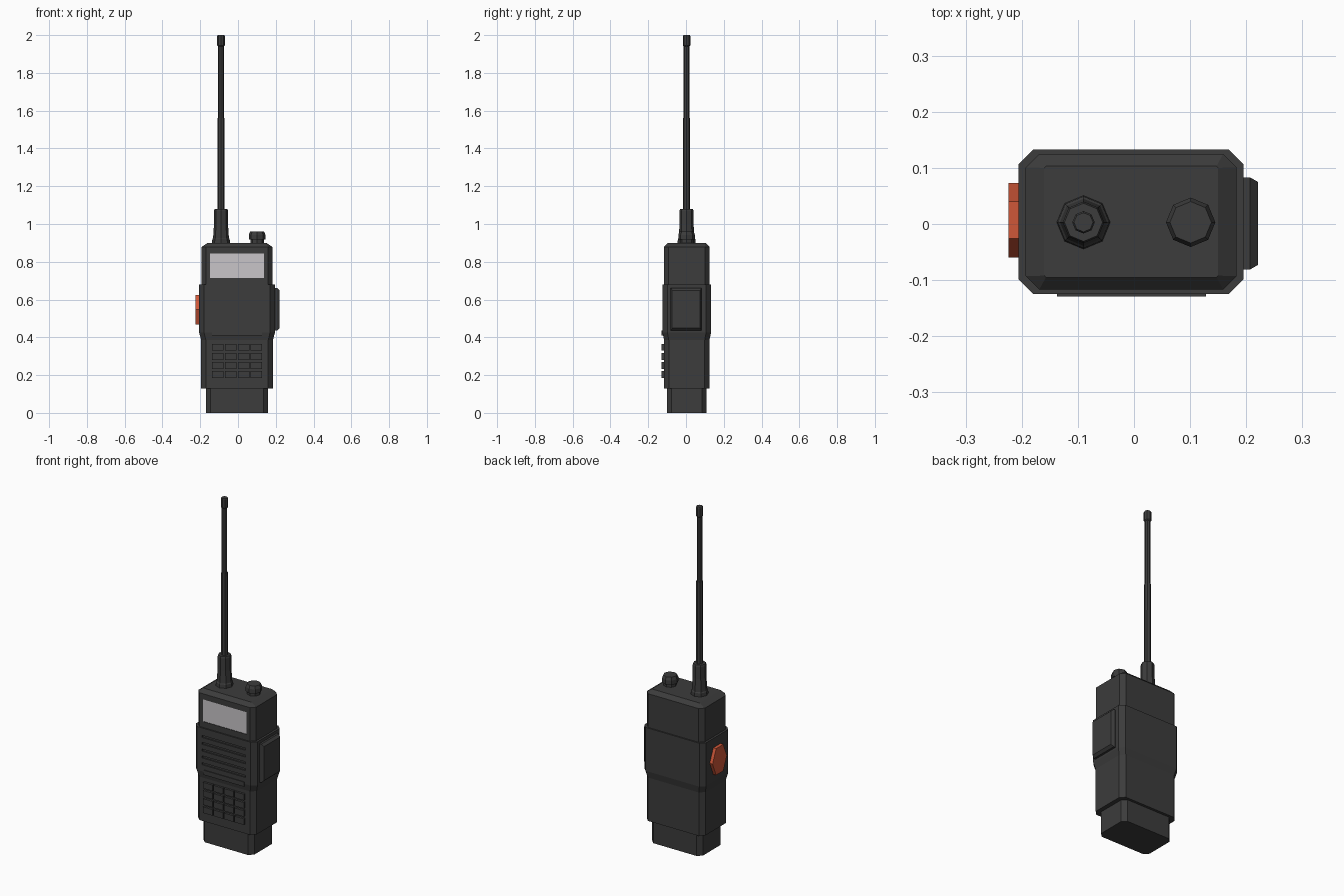
import bpy, bmesh, math

if "Cube" in bpy.data.objects:
    bpy.data.objects.remove(bpy.data.objects["Cube"])


def material(name, rgb):
    m = bpy.data.materials.new(name)
    m.diffuse_color = (*rgb, 1)
    m.use_nodes = True
    m.node_tree.nodes["Principled BSDF"].inputs["Base Color"].default_value = m.diffuse_color
    return m


BLACK = material("charcoal plastic", (0.045, 0.045, 0.045))
ORANGE = material("orange rubber", (0.62, 0.095, 0.04))
GREY = material("screen grey", (0.58, 0.56, 0.58))
CX, CY = -0.005, 0.004


def loft(name, rings, mat):
    """Closed mesh from a stack of equal-length point rings."""
    bm = bmesh.new()
    vs = [[bm.verts.new(p) for p in ring] for ring in rings]
    n = len(vs[0])
    for a, b in zip(vs, vs[1:]):
        for i in range(n):
            j = (i + 1) % n
            bm.faces.new((a[i], a[j], b[j], b[i]))
    bm.faces.new(vs[0][::-1])
    bm.faces.new(vs[-1])
    return finish(name, bm, mat)


def finish(name, bm, mat):
    bmesh.ops.recalc_face_normals(bm, faces=bm.faces)
    me = bpy.data.meshes.new(name)
    bm.to_mesh(me)
    bm.free()
    me.materials.append(mat)
    ob = bpy.data.objects.new(name, me)
    bpy.context.collection.objects.link(ob)
    return ob


def body_ring(z, hx, hy, c):
    pts = [(hx, c - hy), (hx, hy - c), (hx - c, hy), (c - hx, hy),
           (-hx, hy - c), (-hx, c - hy), (c - hx, -hy), (hx - c, -hy)]
    return [(CX + x, CY + y, z) for x, y in pts]


def turned(name, x, y, profile, mat):
    """Eight-sided turned part from (z, radius) pairs."""
    ang = [i * math.tau / 8 for i in range(8)]
    return loft(name, [[(x + r * math.cos(a), y + r * math.sin(a), z) for a in ang]
                       for z, r in profile], mat)


def boxes(name, spans, mat):
    """One mesh of boxes given as x0, x1, y0, y1, z0, z1."""
    bm = bmesh.new()
    for x0, x1, y0, y1, z0, z1 in spans:
        for v in bmesh.ops.create_cube(bm, size=1)["verts"]:
            v.co = (x1 if v.co.x > 0 else x0, y1 if v.co.y > 0 else y0,
                    z1 if v.co.z > 0 else z0)
    return finish(name, bm, mat)


# stepped case with chamfered corners
case = loft("case", [body_ring(*r) for r in (
    (0.0, 0.165, 0.105, 0.024), (0.13, 0.165, 0.105, 0.024),
    (0.13, 0.190, 0.120, 0.025), (0.385, 0.190, 0.120, 0.025),
    (0.425, 0.2005, 0.1285, 0.026), (0.68, 0.2005, 0.1285, 0.026),
    (0.68, 0.188, 0.121, 0.024), (0.878, 0.188, 0.121, 0.024),
    (0.90, 0.155, 0.099, 0.003))], BLACK)

# recesses for the screen and the speaker slots
cuts = [(-0.147, 0.137, -0.2, -0.111, 0.715, 0.845)]
for i in range(5):
    z = 0.47 + i * 0.04
    cuts.append((-0.147, 0.137, -0.2, -0.117, z - 0.006, z + 0.006))
cutter = boxes("recess_cutter", cuts, BLACK)
cutter.hide_render = True
cutter.hide_viewport = True
cut = case.modifiers.new("recesses", "BOOLEAN")
cut.operation = 'DIFFERENCE'
cut.solver = 'EXACT'
cut.object = cutter

# screen
boxes("screen", [(-0.147, 0.137, -0.114, -0.108, 0.715, 0.845)], GREY)

# keypad: four by four keys, with a long function bar above
keys = []
for row in range(4):
    for col in range(4):
        x, z = -0.137 + col * 0.068, 0.185 + row * 0.048
        keys.append((x, x + 0.061, -0.129, -0.11, z, z + 0.036))
boxes("keypad", keys, BLACK)
boxes("function_bar", [(-0.137, 0.128, -0.129, -0.11, 0.41, 0.437)], BLACK)

# antenna and control knob
turned("antenna", -0.09, 0.003, (
    (0.895, 0.048), (0.92, 0.046), (0.925, 0.042), (1.0, 0.037), (1.07, 0.037),
    (1.08, 0.034), (1.08, 0.019), (1.56, 0.018), (1.56, 0.015), (1.94, 0.015),
    (1.945, 0.020), (1.995, 0.020), (2.0, 0.017)), BLACK)
turned("knob", 0.101, 0.003, (
    (0.895, 0.036), (0.918, 0.036), (0.918, 0.044), (0.943, 0.044),
    (0.96, 0.037)), BLACK)

# orange talk button: stretched hexagon on the left side
hexa = [i * math.tau / 6 for i in range(6)]
loft("talk_button", [[(x, 0.007 + 0.0665 * math.cos(a), 0.547 + 0.09 * math.sin(a))
                      for a in hexa] for x in (-0.195, -0.224)], ORANGE)

# raised pad on the right side
loft("side_pad", [[(x, 0.001 + sy * hy, 0.549 + sz * hz)
                   for sy, sz in ((-1, -1), (1, -1), (1, 1), (-1, 1))]
                  for x, hy, hz in ((0.18, 0.082, 0.113), (0.207, 0.082, 0.113),
                                    (0.221, 0.074, 0.100))], BLACK)
